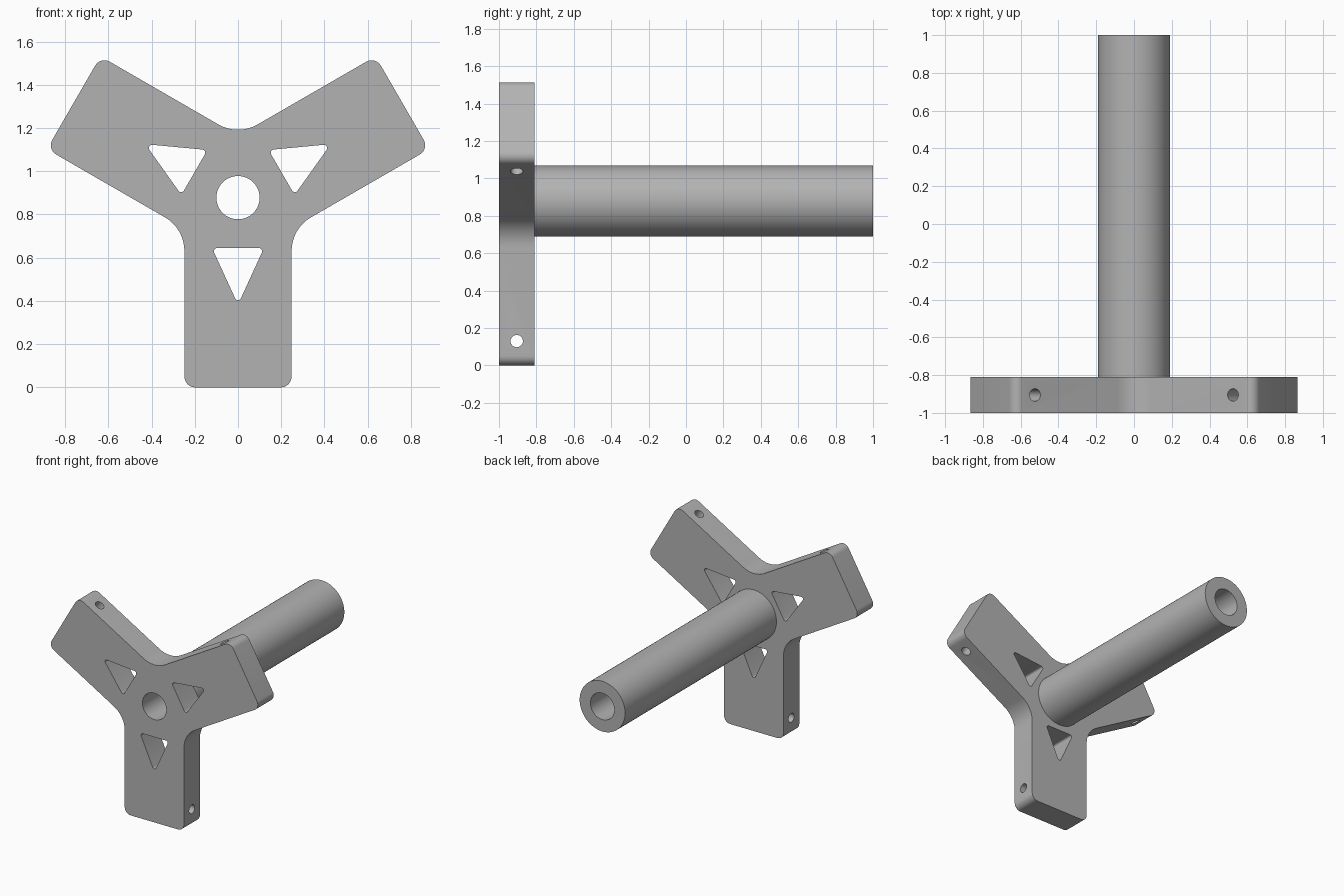
import bpy, bmesh, math
from mathutils import Matrix, Vector

cube = bpy.data.objects.get("Cube")
if cube:
    bpy.data.objects.remove(cube, do_unlink=True)

HUB_Z = 0.878            # height of the hub axis
HALF_W, REACH = 0.248, 0.878
FRONT, BACK = -1.0, -0.81
MID = (FRONT + BACK) / 2

grey = bpy.data.materials.new("machined_grey")
grey.use_nodes = True
colour = (0.45, 0.45, 0.45, 1)
grey.diffuse_color = colour
grey.node_tree.nodes["Principled BSDF"].inputs["Base Color"].default_value = colour


def turn(p, k):
    """Turn a 2D point about the hub by k thirds of a circle."""
    return Matrix.Rotation(k * math.tau / 3, 2) @ Vector(p)


def rounded(corners, seg=8):
    """Replace each (point, radius) corner with a tangent arc."""
    out = []
    n = len(corners)
    for i, (p, r) in enumerate(corners):
        a = (corners[i - 1][0] - p).normalized()
        b = (corners[(i + 1) % n][0] - p).normalized()
        half = a.angle(b) / 2
        centre = p + (a + b).normalized() * r / math.sin(half)
        t = r / math.tan(half)
        start, end = p + a * t - centre, p + b * t - centre
        sweep = math.atan2(start.cross(end), start.dot(end))
        out += [centre + Matrix.Rotation(sweep * s / seg, 2) @ start
                for s in range(seg + 1)]
    return out


def circle(r, n=64):
    return [Vector((r * math.cos(math.tau * i / n), r * math.sin(math.tau * i / n)))
            for i in range(n)]


def prism(name, pts, y0, y1):
    """Extrude a hub-centred x/z outline along y."""
    bm = bmesh.new()
    face = bm.faces.new([bm.verts.new((p.x, y0, p.y)) for p in pts])
    ext = bmesh.ops.extrude_face_region(bm, geom=[face], use_keep_orig=True)
    verts = [g for g in ext["geom"] if isinstance(g, bmesh.types.BMVert)]
    bmesh.ops.translate(bm, verts=verts, vec=(0, y1 - y0, 0))
    return finish(name, bm, (0, 0, HUB_Z))


def finish(name, bm, location=(0, 0, 0)):
    bmesh.ops.recalc_face_normals(bm, faces=bm.faces[:])
    mesh = bpy.data.meshes.new(name)
    bm.to_mesh(mesh)
    bm.free()
    mesh.materials.append(grey)
    obj = bpy.data.objects.new(name, mesh)
    obj.location = location
    bpy.context.collection.objects.link(obj)
    return obj


def activate(obj):
    bpy.ops.object.select_all(action="DESELECT")
    obj.select_set(True)
    bpy.context.view_layer.objects.active = obj


def cut(obj, cutter):
    cutter.hide_render = True
    mod = obj.modifiers.new("cut", "BOOLEAN")
    mod.operation, mod.solver, mod.object = "DIFFERENCE", "EXACT", cutter
    activate(obj)
    bpy.ops.object.modifier_apply(modifier=mod.name)
    bpy.data.objects.remove(cutter, do_unlink=True)


# Three-armed plate with rounded ends and filleted crotches
crotch = Vector((HALF_W, -HALF_W / math.tan(math.pi / 3)))
outline = []
for k in range(3):
    outline += [(turn((-HALF_W, -REACH), k), 0.05),
                (turn((HALF_W, -REACH), k), 0.05),
                (turn(crotch, k), 0.18)]
plate = prism("three_arm_plate", rounded(outline), FRONT, BACK)

# Centre bore
cut(plate, prism("bore_cutter", circle(0.1), FRONT - 0.1, BACK + 0.1))

for k in range(3):
    # Triangular window in each arm
    window = [(turn(p, k), 0.015) for p in ((-0.12, -0.233), (0, -0.495), (0.12, -0.233))]
    cut(plate, prism("window_cutter", rounded(window, 6), FRONT - 0.1, BACK + 0.1))

    # Cross hole near each arm tip
    bm = bmesh.new()
    place = (Matrix.Translation((0, MID, HUB_Z))
             @ Matrix.Rotation(k * math.tau / 3, 4, "Y")
             @ Matrix.Translation((0, 0, -0.748))
             @ Matrix.Rotation(math.pi / 2, 4, "Y"))
    bmesh.ops.create_cone(bm, cap_ends=True, segments=32, radius1=0.033,
                          radius2=0.033, depth=0.7, matrix=place)
    cut(plate, finish("cross_hole_cutter", bm))

# Hollow shaft behind the plate
shaft = prism("hollow_shaft", circle(0.19), BACK, 1.0)
cut(shaft, prism("shaft_bore_cutter", circle(0.1), BACK - 0.1, 1.1))

for obj in (plate, shaft):
    activate(obj)
    bpy.ops.object.shade_smooth_by_angle(angle=math.radians(30))
